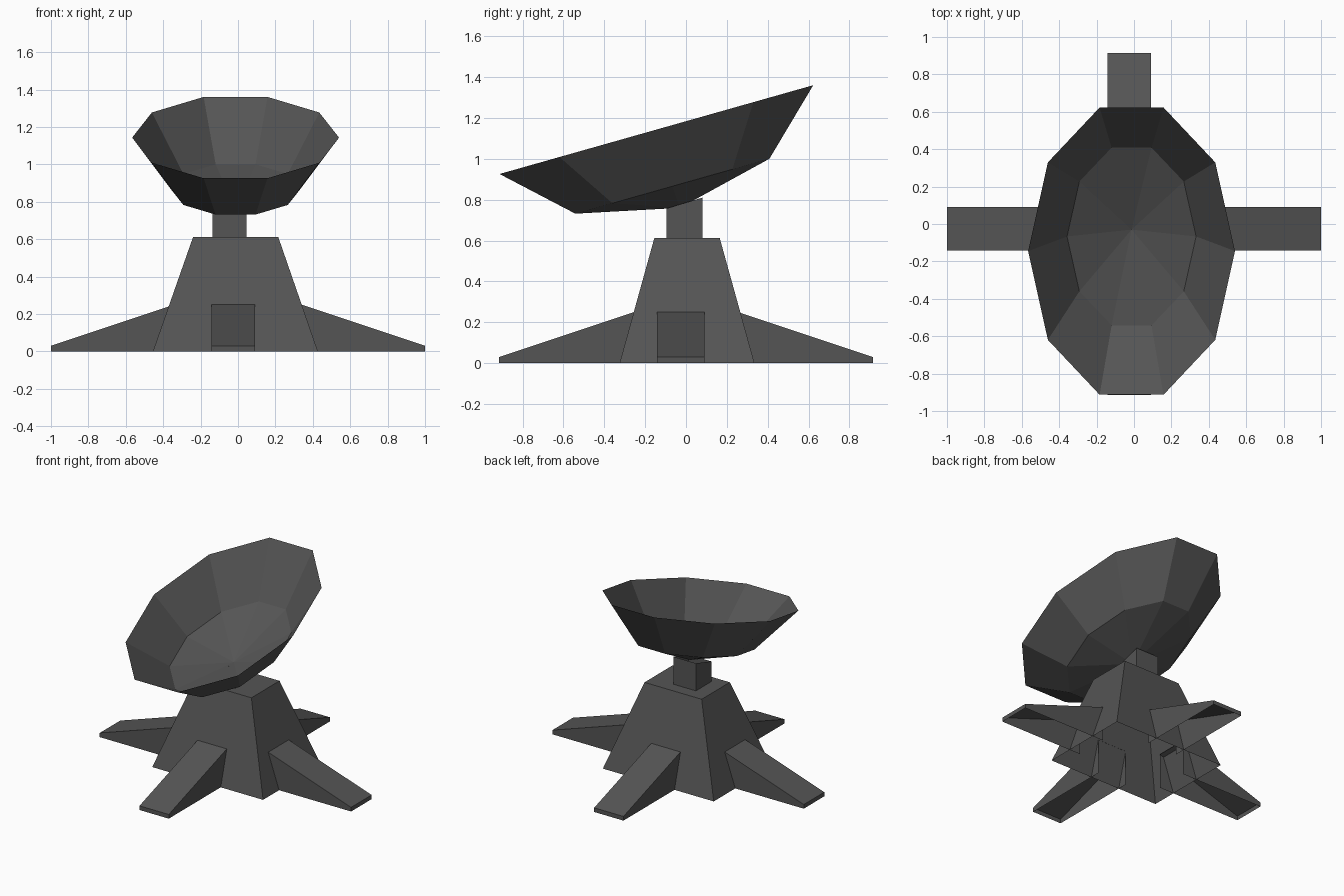
import bpy, bmesh, math
from mathutils import Vector, Matrix

if "Cube" in bpy.data.objects:
    bpy.data.objects.remove(bpy.data.objects["Cube"])

grey = bpy.data.materials.new("dark grey metal")
grey.diffuse_color = (0.09, 0.09, 0.09, 1)
grey.use_nodes = True
grey.node_tree.nodes["Principled BSDF"].inputs["Base Color"].default_value = grey.diffuse_color


def make(name, verts, faces):
    """Flat-shaded mesh object from points and faces."""
    me = bpy.data.meshes.new(name)
    me.from_pydata([tuple(v) for v in verts], [], faces)
    me.materials.append(grey)
    ob = bpy.data.objects.new(name, me)
    bpy.context.collection.objects.link(ob)
    return ob


def rect(x0, x1, y0, y1, z):
    return [(x0, y0, z), (x1, y0, z), (x1, y1, z), (x0, y1, z)]


SIDES = [(i, (i + 1) % 4, (i + 1) % 4 + 4, i + 4) for i in range(4)]

# tapered base, hollow underneath
make("base_tower",
     rect(-0.455, 0.427, -0.325, 0.335, 0) + rect(-0.24, 0.215, -0.155, 0.165, 0.612),
     SIDES + [(4, 5, 6, 7)])

# neck post, top cut to meet the tilted dish
neck = rect(-0.135, 0.045, -0.095, 0.08, 0.61)
make("neck", neck + [(x, y, 0.757 if y < 0 else 0.81) for x, y, z in neck], SIDES)


# four sloping hollow legs: open underneath and at the inner end
def leg(name, axis, sign, inner, outer):
    pts = []
    for r, top in ((inner, 0.25), (outer, 0.03)):
        for w, z in ((-0.143, 0), (-0.143, top), (0.09, top), (0.09, 0)):
            pts.append((sign * r, w, z) if axis == "x" else (w, sign * r, z))
    faces = [(0, 1, 5, 4), (1, 2, 6, 5), (2, 3, 7, 6), (4, 5, 6, 7)]
    if (axis == "x") == (sign < 0):
        faces = [f[::-1] for f in faces]
    make(name, pts, faces)


leg("left_leg", "x", -1, 0.34, 1.0)
leg("right_leg", "x", 1, 0.34, 1.0)
leg("front_leg", "y", -1, 0.255, 0.915)
leg("back_leg", "y", 1, 0.255, 0.915)

# ten-sided oval dish: rim ring, floor ring and a shallow point, tilted to the front
N = 10
tilt = math.radians(15.8)
place = Matrix.Translation((-0.013, -0.145, 1.143)) @ Matrix.Rotation(tilt, 4, "X")
pts = []
for rx, ry, z in ((0.553, 0.839, 0), (0.345, 0.519, -0.288)):
    for i in range(N):
        a = 2 * math.pi * i / N
        pts.append(place @ Vector((rx * math.cos(a), ry * math.sin(a), z)))
pts.append(Vector((-0.013, -0.03, 0.76)))
faces = []
for i in range(N):
    j = (i + 1) % N
    faces += [(i, j, j + N, i + N), (i + N, j + N, 2 * N)]
make("dish", pts, faces)
